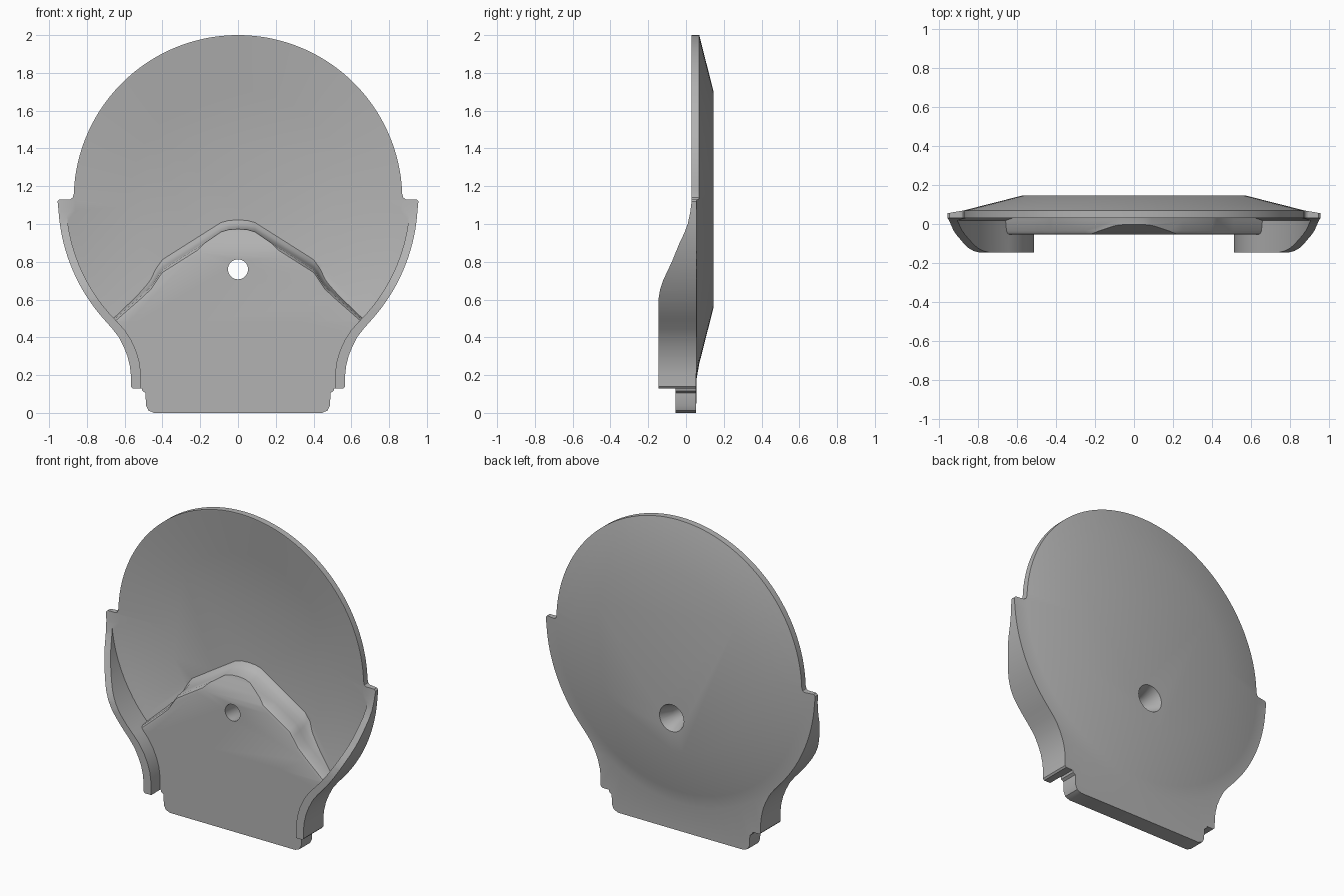
import bpy, bmesh, math

cube = bpy.data.objects.get("Cube")
if cube:
    bpy.data.objects.remove(cube, do_unlink=True)

DISH_Z = 1.13


def arc(r, start, end, n, z=DISH_Z):
    """Points (x, z) on an arc about the dish axis, angles in degrees."""
    angles = [math.radians(start + (end - start) * i / n) for i in range(n + 1)]
    return [(r * math.cos(a), z + r * math.sin(a)) for a in angles]


def circle(r, n=96, z=DISH_Z):
    return arc(r, 0, 360, n, z)[:-1]


def mirrored(half):
    """Close a right-hand half outline with its mirror image."""
    return half + [(-x, z) for x, z in reversed(half) if abs(x) > 1e-4]


def loft(name, layers):
    """Solid through (y, outline) layers, front to back."""
    bm = bmesh.new()
    rings = [[bm.verts.new((x, y, z)) for x, z in ring] for y, ring in layers]
    n = len(rings[0])
    for a, b in zip(rings, rings[1:]):
        for i in range(n):
            j = (i + 1) % n
            bm.faces.new((a[i], a[j], b[j], b[i]))
    bm.faces.new(rings[0])
    bm.faces.new(rings[-1])
    bmesh.ops.recalc_face_normals(bm, faces=bm.faces)
    mesh = bpy.data.meshes.new(name)
    bm.to_mesh(mesh)
    bm.free()
    ob = bpy.data.objects.new(name, mesh)
    bpy.context.collection.objects.link(ob)
    return ob


def combine(ob, tool, operation):
    """Apply a boolean and discard the tool."""
    mod = ob.modifiers.new("cut", 'BOOLEAN')
    mod.operation, mod.object, mod.solver = operation, tool, 'EXACT'
    graph = bpy.context.evaluated_depsgraph_get()
    mesh = bpy.data.meshes.new_from_object(ob.evaluated_get(graph))
    ob.modifiers.clear()
    ob.data = mesh
    bpy.data.objects.remove(tool, do_unlink=True)


# Full outline: round top, stepped wings, neck and foot
outline = mirrored(
    arc(0.87, 90, 2, 44)
    + [(0.875, 1.14), (0.888, 1.131), (0.945, 1.131), (0.955, 1.12)]
    + arc(0.952, -4, -42, 20)
    + [(0.665, 0.445), (0.632, 0.402), (0.605, 0.35), (0.585, 0.3), (0.573, 0.25),
       (0.567, 0.2), (0.567, 0.14), (0.558, 0.13), (0.51, 0.13), (0.506, 0.116),
       (0.49, 0.106), (0.487, 0.04), (0.475, 0.013), (0.445, 0)])
body = loft("dish_holder", [(-0.25, outline), (0.25, outline)])

# Conical back
back = [(-0.4, 1.4), (0.05, 1.4), (0.056, 0.95), (0.07, 0.87), (0.145, 0.575)]
combine(body, loft("back_cone", [(y, circle(r)) for y, r in back]), 'INTERSECT')

# Sweeping front edge of the wings
sweep = [(-0.4, -0.3), (-0.147, -0.29), (-0.146, 0.6), (-0.138, 0.65), (-0.122, 0.7),
         (-0.075, 0.8), (-0.034, 0.9), (-0.01, 0.95), (0.009, 1.0), (0.022, 1.06),
         (0.03, 1.125)]
combine(body, loft("front_sweep", [
    (y, [(-1.3, z), (1.3, z), (1.3, 2.3), (-1.3, 2.3)]) for y, z in sweep]), 'DIFFERENCE')

# Dish hollow, stopped below by the raised plate with its soft shoulder
hollow = [(-0.35, 0.91), (0.018, 0.91), (0.03, 0.862), (0.105, 0.575)]
cavity = loft("dish_hollow", [(y, circle(r)) for y, r in hollow])
crest = [(0, 0.935), (0.05, 0.932), (0.09, 0.921), (0.25, 0.82), (0.40, 0.725),
         (0.425, 0.69), (0.46, 0.637), (0.51, 0.59), (0.63, 0.485), (0.75, 0.38)]
shoulder = [(-0.055, 0), (-0.05, 0.016), (-0.035, 0.028), (0.02, 0.036),
            (0.06, 0.044), (0.085, 0.056), (0.115, 0.085)]
combine(cavity, loft("plate_shoulder", [
    (y, mirrored([(x, z + 1.15 * d) for x, z in crest] + [(0.75, -0.3)]))
    for y, d in shoulder]), 'DIFFERENCE')
combine(body, cavity, 'DIFFERENCE')

# Recess between the neck walls
neck = mirrored([(0.641, 0.485), (0.597, 0.435), (0.565, 0.385), (0.54, 0.33),
                 (0.522, 0.27), (0.513, 0.2), (0.512, -0.2)])
combine(body, loft("neck_recess", [(-0.35, neck), (-0.055, neck)]), 'DIFFERENCE')

# Countersunk screw hole
screw = [(-0.3, 0.053), (0.06, 0.053), (0.155, 0.09)]
combine(body, loft("screw_hole", [(y, circle(r, 32, 0.76)) for y, r in screw]), 'DIFFERENCE')

# Single grey finish
grey = bpy.data.materials.new("plain_grey")
grey.use_nodes = True
colour = (0.45, 0.45, 0.45, 1)
grey.diffuse_color = colour
grey.node_tree.nodes["Principled BSDF"].inputs["Base Color"].default_value = colour
body.data.materials.clear()
body.data.materials.append(grey)

# Smooth curves, crisp edges
bpy.ops.object.select_all(action='DESELECT')
body.select_set(True)
bpy.context.view_layer.objects.active = body
bpy.ops.object.shade_smooth_by_angle(angle=math.radians(30))
